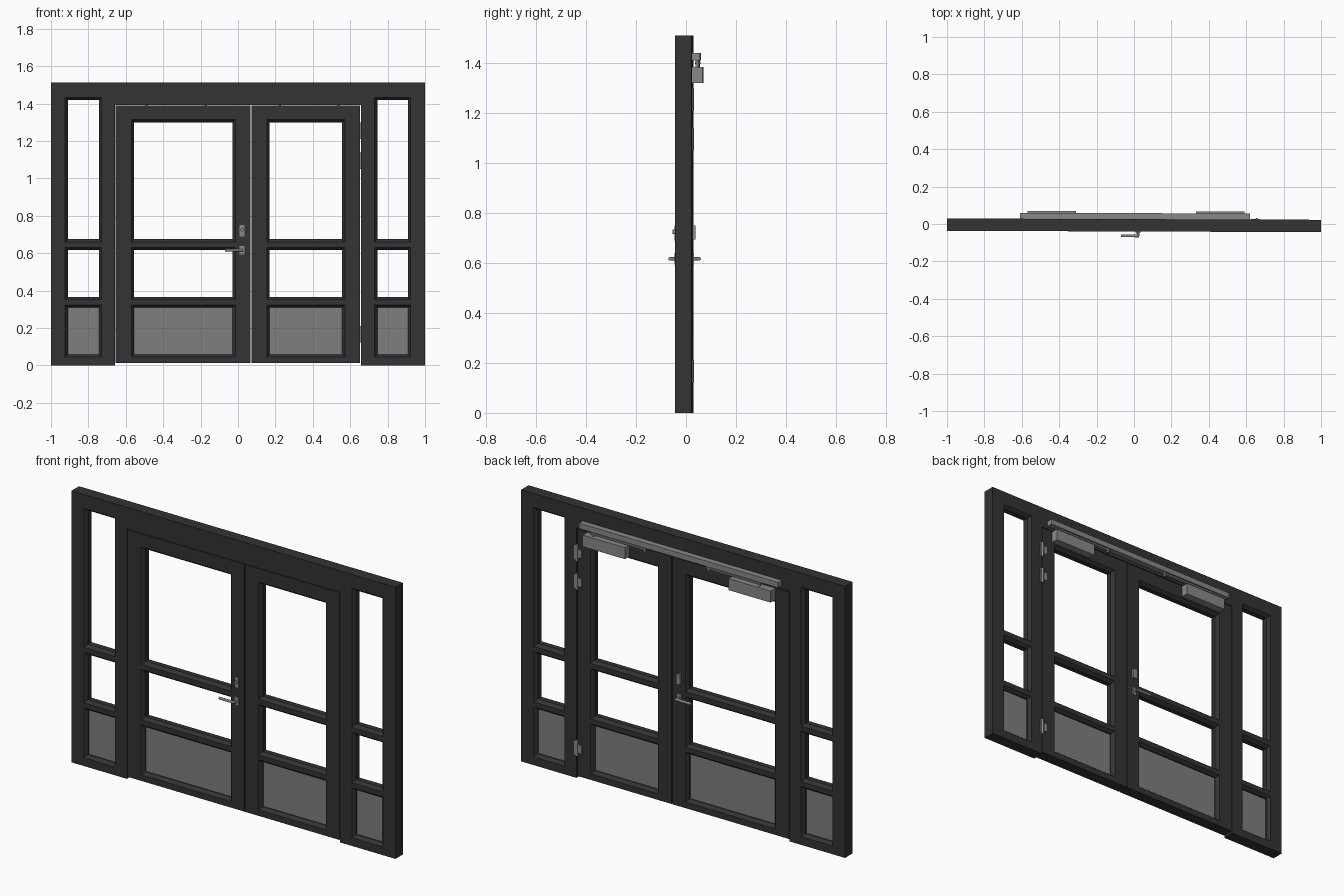
import bpy, bmesh, math
from mathutils import Matrix, Vector

if "Cube" in bpy.data.objects:
    bpy.data.objects.remove(bpy.data.objects["Cube"])

TILT = -0.0035          # the whole door set is turned very slightly
Y0, Y1 = -0.040, 0.026  # front and back faces of the frame
BEAD = 0.014            # width of the sloped glazing bead


def mat(name, r, g, b):
    m = bpy.data.materials.new(name)
    m.diffuse_color = (r, g, b, 1)
    m.use_nodes = True
    m.node_tree.nodes["Principled BSDF"].inputs["Base Color"].default_value = m.diffuse_color
    return m


DARK = mat("dark_frame", 0.033, 0.033, 0.033)
PANEL = mat("grey_panel", 0.21, 0.21, 0.21)
METAL = mat("light_metal", 0.25, 0.25, 0.25)


def finish(name, bm, m):
    bmesh.ops.recalc_face_normals(bm, faces=bm.faces)
    me = bpy.data.meshes.new(name)
    bm.to_mesh(me)
    bm.free()
    me.materials.append(m)
    ob = bpy.data.objects.new(name, me)
    bpy.context.collection.objects.link(ob)
    ob.rotation_euler.z = TILT
    return ob


def add_box(bm, x0, x1, y0, y1, z0, z1):
    mtx = Matrix.Translation(((x0 + x1) / 2, (y0 + y1) / 2, (z0 + z1) / 2))
    mtx = mtx @ Matrix.Diagonal((x1 - x0, y1 - y0, z1 - z0, 1))
    bmesh.ops.create_cube(bm, size=1, matrix=mtx)


def add_rod(bm, a, b, r, n=14):
    a, b = Vector(a), Vector(b)
    q = (b - a).to_track_quat('Z', 'Y').to_matrix().to_4x4()
    bmesh.ops.create_cone(bm, cap_ends=True, segments=n, radius1=r, radius2=r,
                          depth=(b - a).length, matrix=Matrix.Translation((a + b) / 2) @ q)


def add_bead(bm, x0, x1, z0, z1, y0, y1):
    # rectangular ring: slope in, straight reveal, slope out
    loops = []
    for e, y in ((BEAD, y0), (0, y0 + 0.018), (0, y1 - 0.018), (BEAD, y1)):
        loops.append([bm.verts.new(p) for p in (
            (x0 - e, y, z0 - e), (x1 + e, y, z0 - e), (x1 + e, y, z1 + e), (x0 - e, y, z1 + e))])
    for k in range(4):
        for i in range(4):
            j, a, b = (i + 1) % 4, loops[k], loops[(k + 1) % 4]
            bm.faces.new((a[i], a[j], b[j], b[i]))


def leaf(name, x0, x1, z0, z1, gx0, gx1, ztop, y0, y1):
    # stiles, rails, beads and the solid lower panel of one glazed section
    openings = [(0.06, 0.31), (0.366, 0.618), (0.675, ztop)]
    bm = bmesh.new()
    add_box(bm, x0, gx0 - BEAD, y0, y1, z0, z1)
    add_box(bm, gx1 + BEAD, x1, y0, y1, z0, z1)
    low = z0
    for a, b in openings + [(z1 + BEAD, 0)]:
        add_box(bm, gx0 - BEAD, gx1 + BEAD, y0, y1, low, a - BEAD)
        low = b + BEAD
    for a, b in openings:
        add_bead(bm, gx0, gx1, a, b, y0, y1)
    finish(name, bm, DARK)
    bm = bmesh.new()
    ym = (y0 + y1) / 2
    add_box(bm, gx0 - 0.003, gx1 + 0.003, ym - 0.008, ym + 0.008, 0.057, 0.313)
    finish(name + "_lower_panel", bm, PANEL)


# side lights, header and the two door leaves
leaf("left_sidelight", -1, -0.658, 0, 1.512, -0.91, -0.744, 1.42, Y0, Y1)
leaf("right_sidelight", 0.658, 1, 0, 1.512, 0.745, 0.909, 1.42, Y0, Y1)
leaf("left_door", -0.655, 0.066, 0.012, 1.389, -0.556, -0.028, 1.30, Y0 + 0.001, Y1 - 0.001)
leaf("right_door", 0.071, 0.653, 0.012, 1.389, 0.168, 0.557, 1.30, Y0 + 0.001, Y1 - 0.001)
bm = bmesh.new()
add_box(bm, -0.658, 0.658, Y0, Y1, 1.392, 1.512)
finish("header", bm, DARK)

# door closers: slide rail, two bodies, two arms
bm = bmesh.new()
add_box(bm, -0.61, 0.62, Y1, 0.058, 1.411, 1.441)
finish("closer_rail", bm, METAL)
for side, bx, arm in (("left", (-0.57, -0.31), (-0.50, -0.16)), ("right", (0.33, 0.59), (0.21, 0.55))):
    bm = bmesh.new()
    add_box(bm, *bx, Y1 - 0.001, 0.068, 1.322, 1.386)
    finish(side + "_closer_body", bm, METAL)
    bm = bmesh.new()
    add_box(bm, *arm, 0.038, 0.056, 1.397, 1.406)
    for x in (arm[0] + 0.012, arm[1] - 0.012):
        add_rod(bm, (x, 0.047, 1.384), (x, 0.047, 1.413), 0.007)
    finish(side + "_closer_arm", bm, METAL)

# hinges on the back of the right leaf
for i, z in enumerate((0.167, 1.095, 1.255)):
    bm = bmesh.new()
    add_rod(bm, (0.656, Y1 + 0.001, z - 0.045), (0.656, Y1 + 0.001, z + 0.045), 0.007)
    add_box(bm, 0.625, 0.656, Y1 - 0.002, Y1 + 0.003, z - 0.022, z + 0.022)
    add_box(bm, 0.656, 0.672, Y1 - 0.002, Y1 + 0.003, z - 0.04, z + 0.04)
    finish("hinge_%d" % (i + 1), bm, METAL)

# lever handles, square roses and lock plates on both faces
HX = 0.022
for side, face, tip, s in (("front", Y0, -0.064, -1), ("back", Y1, 0.053, 1)):
    bm = bmesh.new()
    add_box(bm, HX - 0.013, HX + 0.013, *sorted((face, face + s * 0.006)), 0.594, 0.640)
    add_rod(bm, (HX, face, 0.617), (HX, tip, 0.617), 0.007)
    add_rod(bm, (HX + 0.006, tip, 0.617), (-0.07, tip, 0.617), 0.007)
    h = finish(side + "_lever_handle", bm, METAL)
    bm = bmesh.new()
    if s < 0:
        add_box(bm, HX - 0.013, HX + 0.013, face - 0.005, face, 0.69, 0.75)
        add_rod(bm, (HX, face, 0.725), (HX, face - 0.014, 0.725), 0.009)
    else:
        add_box(bm, HX - 0.013, HX + 0.013, face, face + 0.013, 0.695, 0.75)
    finish(side + "_lock_plate", bm, METAL)
